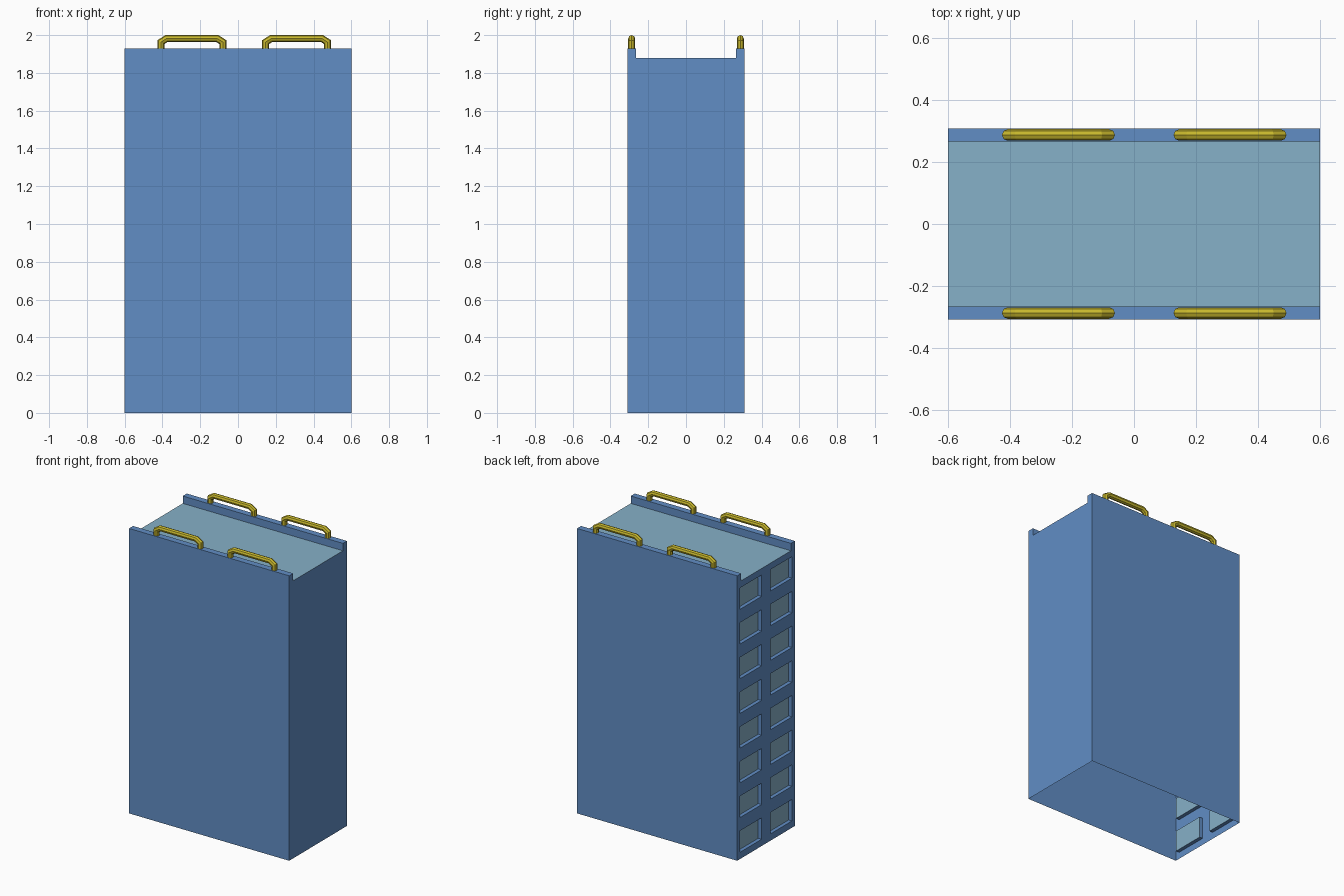
import bpy, bmesh, math
from mathutils import Vector

if "Cube" in bpy.data.objects:
    bpy.data.objects.remove(bpy.data.objects["Cube"])


def material(name, rgb):
    m = bpy.data.materials.new(name)
    m.diffuse_color = (*rgb, 1)
    m.use_nodes = True
    m.node_tree.nodes["Principled BSDF"].inputs["Base Color"].default_value = m.diffuse_color
    return m


BLUE = material("wall blue", (0.120, 0.270, 0.558))
TEAL = material("pale teal", (0.240, 0.437, 0.580))
YELLOW = material("rail yellow", (0.578, 0.479, 0.026))

X, Y, YI = 0.60, 0.309, 0.266        # half length, half width, inside of parapet
ROOF, TOP = 1.88, 1.93
ROWS, DEPTH = 8, 0.025


def finish(bm, name, mats):
    mesh = bpy.data.meshes.new(name)
    bm.to_mesh(mesh)
    bm.free()
    for m in mats:
        mesh.materials.append(m)
    ob = bpy.data.objects.new(name, mesh)
    bpy.context.collection.objects.link(ob)
    return ob


def face(bm, pts, out, mat=0):
    """Polygon facing the direction 'out'."""
    f = bm.faces.new([bm.verts.new(p) for p in pts])
    f.normal_update()
    if f.normal.dot(Vector(out)) < 0:
        f.normal_flip()
    f.material_index = mat
    return f


def end_quad(bm, x, y0, y1, z0, z1, out, mat=0):
    face(bm, [(x, y0, z0), (x, y1, z0), (x, y1, z1), (x, y0, z1)], out, mat)


# Building shell: open underneath, roof sunk between two parapets
bm = bmesh.new()
profile = [(-Y, 0), (-Y, TOP), (-YI, TOP), (-YI, ROOF),
           (YI, ROOF), (YI, TOP), (Y, TOP), (Y, 0)]
for i, ((ya, za), (yb, zb)) in enumerate(zip(profile, profile[1:])):
    face(bm, [(-X, ya, za), (X, ya, za), (X, yb, zb), (-X, yb, zb)],
         (0, za - zb, yb - ya), 1 if i == 3 else 0)
face(bm, [(X, y, z) for y, z in profile], (1, 0, 0))

# Window end wall: grid of cells, window cells are recessed
for s in (-1, 1):
    end_quad(bm, -X, s * YI, s * Y, ROOF, TOP, (-1, 0, 0))
ys = [-Y, -0.277, -0.048, 0.048, 0.277, Y]
pitch = ROOF / ROWS
zs = [0.0]
for r in range(ROWS):
    zs += [r * pitch + 0.046, r * pitch + 0.191]
zs.append(ROOF)
xi = -X + DEPTH
for i, (y0, y1) in enumerate(zip(ys, ys[1:])):
    for j, (z0, z1) in enumerate(zip(zs, zs[1:])):
        if i % 2 == 0 or j % 2 == 0:
            end_quad(bm, -X, y0, y1, z0, z1, (-1, 0, 0))
            continue
        end_quad(bm, xi, y0, y1, z0, z1, (-1, 0, 0), 1)
        for y, d in ((y0, 1), (y1, -1)):
            face(bm, [(-X, y, z0), (xi, y, z0), (xi, y, z1), (-X, y, z1)], (0, d, 0))
        for z, d in ((z0, 1), (z1, -1)):
            face(bm, [(-X, y0, z), (xi, y0, z), (xi, y1, z), (-X, y1, z)], (0, 0, d))
bmesh.ops.remove_doubles(bm, verts=bm.verts, dist=1e-5)
finish(bm, "building_shell", [BLUE, TEAL])


# Roof rails: eight-sided tube swept along a bent path with mitred corners
def rail(name, cx, cy, r=0.0185, sides=8):
    bm = bmesh.new()
    half = [(-0.164, TOP), (-0.164, 1.963), (-0.135, 2.0 - r)]
    path = [Vector(p) for p in half + [(-x, z) for x, z in reversed(half)]]
    rings = []
    for i, p in enumerate(path):
        a = (p - path[i - 1]).normalized() if i else None
        b = (path[i + 1] - p).normalized() if i < len(path) - 1 else None
        a, b = a or b, b or a
        na, nb = Vector((-a.y, a.x)), Vector((-b.y, b.x))
        n = (na + nb).normalized()
        n /= n.dot(na)
        ring = []
        for k in range(sides):
            t = 2 * math.pi * k / sides
            q = p + n * r * math.cos(t)
            ring.append(bm.verts.new((cx + q.x, cy + r * math.sin(t), q.y)))
        rings.append(ring)
    for ra, rb in zip(rings, rings[1:]):
        for k in range(sides):
            m = (k + 1) % sides
            bm.faces.new((ra[k], ra[m], rb[m], rb[k]))
    bm.faces.new(rings[0])
    bm.faces.new(rings[-1])
    bmesh.ops.recalc_face_normals(bm, faces=bm.faces)
    finish(bm, name, [YELLOW])


for side, cy in (("front", -0.2875), ("back", 0.2875)):
    for end, cx in (("left", -0.244), ("right", 0.31)):
        rail(f"{side}_{end}_rail", cx, cy)
